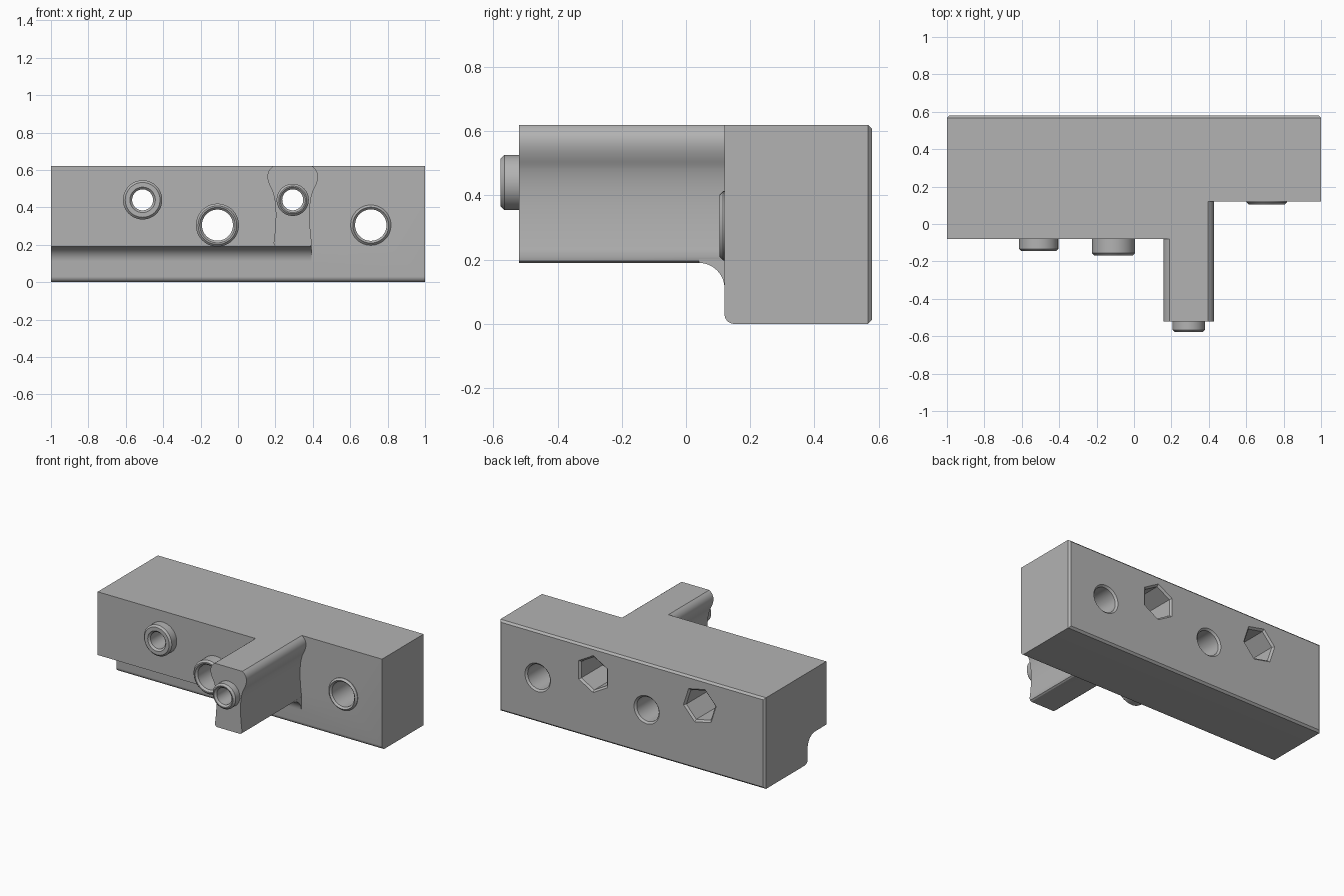
import bpy, bmesh, math
from mathutils import Vector, geometry

if "Cube" in bpy.data.objects:
    bpy.data.objects.remove(bpy.data.objects["Cube"], do_unlink=True)

grey = bpy.data.materials.new("light_grey")
grey.use_nodes = True
grey.diffuse_color = (0.45, 0.45, 0.45, 1)
grey.node_tree.nodes["Principled BSDF"].inputs["Base Color"].default_value = grey.diffuse_color

BACK, WALL, LEDGE, TOP, UNDER = 0.58, 0.12, -0.08, 0.62, 0.19
ARM_X, ARM_FRONT, COVE = 0.2925, -0.52, 0.08


def finish(name, bm):
    bmesh.ops.recalc_face_normals(bm, faces=bm.faces)
    mesh = bpy.data.meshes.new(name)
    bm.to_mesh(mesh)
    bm.free()
    mesh.materials.append(grey)
    ob = bpy.data.objects.new(name, mesh)
    bpy.context.collection.objects.link(ob)
    return ob


def extrude(name, points, offset, edge_rule=None, width=0.013):
    """Extrude a closed 3D outline, bevelling edges chosen by a rule."""
    bm = bmesh.new()
    face = bm.faces.new([bm.verts.new(p) for p in points])
    out = bmesh.ops.extrude_face_region(bm, geom=[face], use_keep_orig=True)
    verts = [g for g in out["geom"] if isinstance(g, bmesh.types.BMVert)]
    bmesh.ops.translate(bm, verts=verts, vec=offset)
    if edge_rule:
        edges = [e for e in bm.edges if all(edge_rule(v.co) for v in e.verts)]
        bmesh.ops.bevel(bm, geom=edges, offset=width, segments=1, affect="EDGES")
    return finish(name, bm)


def arc(cy, cz, r, start, end, n=12):
    angles = [math.radians(start + (end - start) * i / n) for i in range(n + 1)]
    return [(cy + r * math.cos(a), cz + r * math.sin(a)) for a in angles]


def lathe(name, x, z, outline, sides=48, turn=0.0):
    """Revolve (radius, y) pairs about a front-to-back axis."""
    bm = bmesh.new()
    rings = []
    for r, y in outline:
        angles = [turn + math.tau * i / sides for i in range(sides)]
        rings.append([bm.verts.new((x + r * math.cos(a), y, z + r * math.sin(a))) for a in angles])
    for a, b in zip(rings, rings[1:]):
        for i in range(sides):
            j = (i + 1) % sides
            bm.faces.new((a[i], a[j], b[j], b[i]))
    return bm, rings


def boolean(target, tool, operation):
    mod = target.modifiers.new(operation.lower(), "BOOLEAN")
    mod.operation, mod.object, mod.solver = operation, tool, "EXACT"
    bpy.context.view_layer.objects.active = target
    bpy.ops.object.modifier_apply(modifier=mod.name)
    bpy.data.objects.remove(tool, do_unlink=True)


def cut(target, x, z, outline, sides=48, turn=0.0):
    bm, rings = lathe("cutter", x, z, outline, sides, turn)
    bm.faces.new(rings[0])
    bm.faces.new(rings[-1])
    boolean(target, finish("cutter", bm), "DIFFERENCE")


# Main block with rounded lower front edge and chamfered back rim
outline = arc(WALL + 0.03, 0.03, 0.03, 180, 270, 8) + [(BACK, 0), (BACK, TOP), (WALL, TOP)]
body = extrude("mounting_block", [(-1, y, z) for y, z in outline], (2, 0, 0),
               lambda c: c.y > BACK - 0.001 and not (c.x > 2))

# Thick ledge on the right half, coved underneath
cove = arc(WALL - COVE, UNDER - COVE, COVE, 0, 90)
inside = WALL + 0.1
outline = [(inside, UNDER - COVE)] + cove + [(LEDGE, UNDER), (LEDGE, TOP), (inside, TOP)]
ledge = extrude("ledge", [(-1, y, z) for y, z in outline], (ARM_X + 1, 0, 0))
boolean(body, ledge, "UNION")

# Waisted arm: mirrored half profile made of two smooth curves
neck = geometry.interpolate_bezier(Vector((0.102, 0.21)), Vector((0.088, 0.31)),
                                   Vector((0.082, 0.43)), Vector((0.112, 0.495)), 16)
head = geometry.interpolate_bezier(Vector((0.112, 0.495)), Vector((0.138, 0.54)),
                                   Vector((0.15, 0.59)), Vector((0.104, TOP)), 16)
half = [(0.088, UNDER), (0.098, 0.196)] + [tuple(p) for p in neck + head[1:]]
outline = half + [(-x, z) for x, z in reversed(half)]
arm = extrude("arm", [(ARM_X + x, ARM_FRONT, z) for x, z in outline],
              (0, inside - ARM_FRONT, 0))
boolean(body, arm, "UNION")

# Cove continued below the arm
outline = [(inside, UNDER - COVE)] + cove + [(WALL - COVE, UNDER + 0.01), (inside, UNDER + 0.01)]
fillet = extrude("arm_fillet", [(ARM_X - 0.1, y, z) for y, z in outline], (0.2, 0, 0))
boolean(body, fillet, "UNION")

# name, x, z, boss radius, hole radius, seat y, tip y, nut socket turn (None = round)
BOSSES = [
    ("right_upper_boss", -0.51, 0.44, 0.105, 0.056, LEDGE, -0.145, 48),
    ("right_lower_boss", -0.11, 0.305, 0.115, 0.083, LEDGE, -0.168, None),
    ("arm_boss", ARM_X, 0.44, 0.086, 0.056, ARM_FRONT, -0.578, 30),
    ("left_lower_boss", 0.71, 0.305, 0.108, 0.084, WALL, 0.104, None),
]
for name, x, z, outer, hole, seat, tip, nut in BOSSES:
    # Bore through the body, flared at the back face
    cut(body, x, z, [(hole, seat - 0.1), (hole, BACK - 0.012),
                     (hole + 0.012, BACK), (hole + 0.012, BACK + 0.05)])
    if nut is not None:
        cut(body, x, z, [(0.112, 0.24), (0.112, BACK - 0.012), (0.126, BACK),
                         (0.126, BACK + 0.05)], 6, math.radians(nut))
    # Hollow boss with chamfered rim
    c = 0.012
    bm, _ = lathe(name, x, z, [(outer, seat), (outer, tip + c), (outer - c, tip),
                               (hole + c, tip), (hole, tip + c), (hole, seat)])
    bmesh.ops.recalc_face_normals(bm, faces=bm.faces)
    boss = finish(name, bm)
    # Make sure the outer wall faces outward
    wall = boss.data.polygons[0]
    if wall.normal.dot(wall.center - Vector((x, wall.center.y, z))) < 0:
        boss.data.flip_normals()

# Smooth curved walls, keep edges crisp
bpy.ops.object.select_all(action="DESELECT")
for ob in bpy.context.collection.objects:
    if ob.type == "MESH":
        ob.select_set(True)
bpy.context.view_layer.objects.active = body
bpy.ops.object.shade_smooth_by_angle(angle=math.radians(28))
